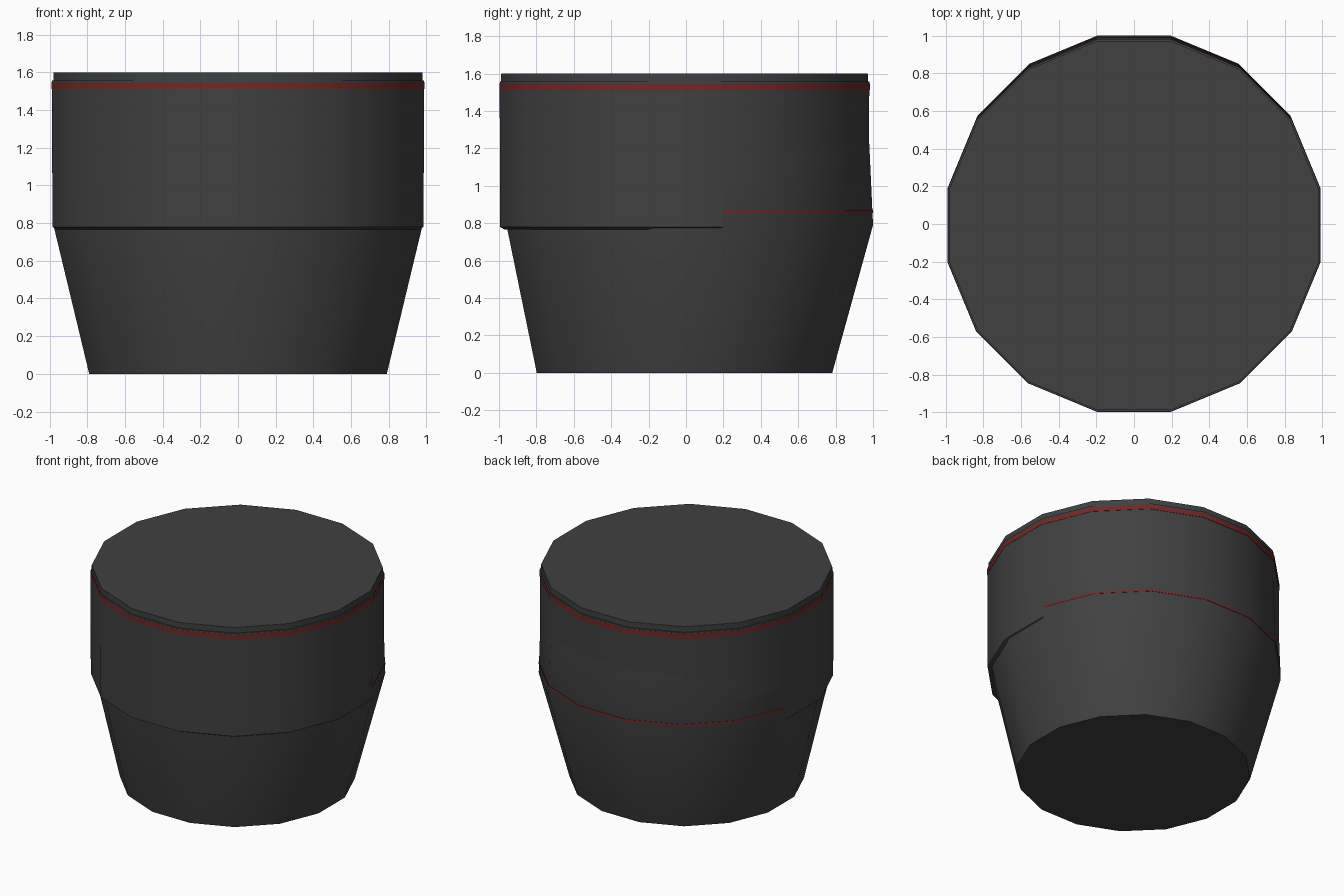
import bpy, bmesh, math

if "Cube" in bpy.data.objects:
    bpy.data.objects.remove(bpy.data.objects["Cube"])

SIDES = 16


def material(name, rgb):
    m = bpy.data.materials.new(name)
    m.diffuse_color = (*rgb, 1)
    m.use_nodes = True
    m.node_tree.nodes["Principled BSDF"].inputs["Base Color"].default_value = m.diffuse_color
    return m


charcoal = material("charcoal", (0.052, 0.052, 0.052))
slate = material("dark_slate", (0.048, 0.054, 0.054))
red = material("dark_red", (0.16, 0.022, 0.022))


def loft(name, rings, mat):
    """16-sided solid from rings of (height, flat-to-centre distance, y shift)."""
    bm = bmesh.new()
    loops = []
    for z, flat, cy in rings:
        r = flat / math.cos(math.pi / SIDES)
        loops.append([bm.verts.new((r * math.cos((i + 0.5) * math.tau / SIDES),
                                    r * math.sin((i + 0.5) * math.tau / SIDES) + cy, z))
                      for i in range(SIDES)])
    for a, b in zip(loops, loops[1:]):
        for i in range(SIDES):
            j = (i + 1) % SIDES
            bm.faces.new((a[i], a[j], b[j], b[i]))
    bm.faces.new(loops[0][::-1])
    bm.faces.new(loops[-1])
    me = bpy.data.meshes.new(name)
    bm.to_mesh(me)
    bm.free()
    me.materials.append(mat)
    ob = bpy.data.objects.new(name, me)
    bpy.context.collection.objects.link(ob)
    bpy.ops.object.select_all(action='DESELECT')
    ob.select_set(True)
    bpy.context.view_layer.objects.active = ob
    bpy.ops.object.shade_smooth_by_angle(angle=math.radians(30))
    return ob


# Tapered body, leaning slightly to the back
loft("body", [(0, 0.79, -0.008), (0.79, 0.98, 0.02), (1.2, 0.976, 0.005),
              (1.5, 0.97, -0.005)], charcoal)
# Straight sleeve that overhangs the body at the front
loft("sleeve", [(0.765, 0.96, -0.008), (0.78, 0.985, -0.01), (1.515, 0.988, -0.008)], charcoal)
# Thin red line showing only around the back
loft("back_stripe", [(0.855, 0.98, 0.02), (0.87, 0.98, 0.02)], red)
# Red ring under the lid
loft("rim_stripe", [(1.512, 0.99, -0.007), (1.548, 0.99, -0.007)], red)
# Lid with a small stepped lip
loft("lid_lip", [(1.548, 0.989, -0.007), (1.558, 0.988, -0.007)], charcoal)
loft("lid", [(1.558, 0.98, -0.008), (1.597, 0.98, -0.008)], slate)
# Flat cap
loft("cap", [(1.595, 0.979, -0.008), (1.6, 0.979, -0.008)], charcoal)
